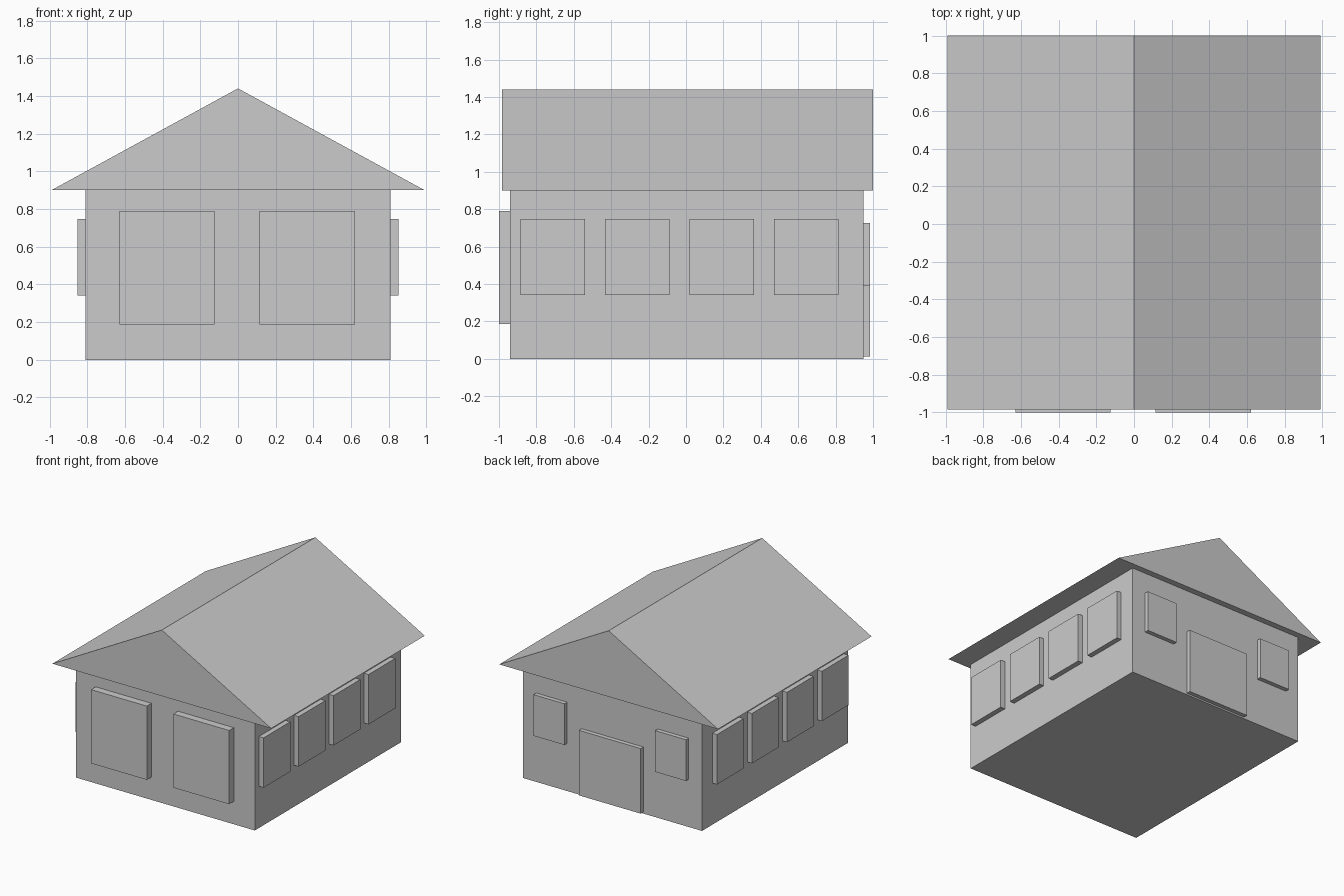
import bpy

cube = bpy.data.objects.get("Cube")
if cube:
    bpy.data.objects.remove(cube, do_unlink=True)

grey = bpy.data.materials.new("light_grey")
grey.use_nodes = True
grey.diffuse_color = (0.6, 0.6, 0.6, 1)
grey.node_tree.nodes["Principled BSDF"].inputs["Base Color"].default_value = (0.6, 0.6, 0.6, 1)


def add_mesh(name, verts, faces):
    mesh = bpy.data.meshes.new(name)
    mesh.from_pydata(verts, [], faces)
    mesh.materials.append(grey)
    obj = bpy.data.objects.new(name, mesh)
    bpy.context.collection.objects.link(obj)
    return obj


def prism(name, profile, y0, y1):
    """Extrude an anticlockwise x-z profile from y0 back to y1."""
    n = len(profile)
    verts = [(x, y, z) for y in (y0, y1) for x, z in profile]
    faces = [tuple(range(n)), tuple(range(2 * n - 1, n - 1, -1))]
    faces += [(i, i + n, (i + 1) % n + n, (i + 1) % n) for i in range(n)]
    return add_mesh(name, verts, faces)


def box(name, x, y, z):
    """Box from (low, high) ranges on each axis."""
    profile = [(x[0], z[0]), (x[1], z[0]), (x[1], z[1]), (x[0], z[1])]
    return prism(name, profile, *y)


# Main body and solid gable roof
wall_x, front_y, back_y, eave = 0.81, -0.94, 0.95, 0.9
box("walls", (-wall_x, wall_x), (front_y, back_y), (0, eave))
prism("roof", [(-0.99, eave), (0.99, eave), (0, 1.44)], -0.985, 1.0)

# Two large front windows
for side, x in (("right", (-0.63, -0.125)), ("left", (0.115, 0.62))):
    box("front_window_" + side, x, (-1.0, front_y), (0.187, 0.79))

# Four windows along each side wall
for i in range(4):
    y = -0.885 + 0.452 * i
    for side, x in (("right", (-0.852, -wall_x)), ("left", (wall_x, 0.852))):
        box(f"side_window_{side}_{i + 1}", x, (y, y + 0.345), (0.34, 0.748))

# Back door between two small windows
back = (back_y, 0.985)
box("back_door", (-0.28, 0.28), back, (0.013, 0.545))
for side, x in (("right", (-0.69, -0.41)), ("left", (0.41, 0.69))):
    box("back_window_" + side, x, back, (0.39, 0.727))
